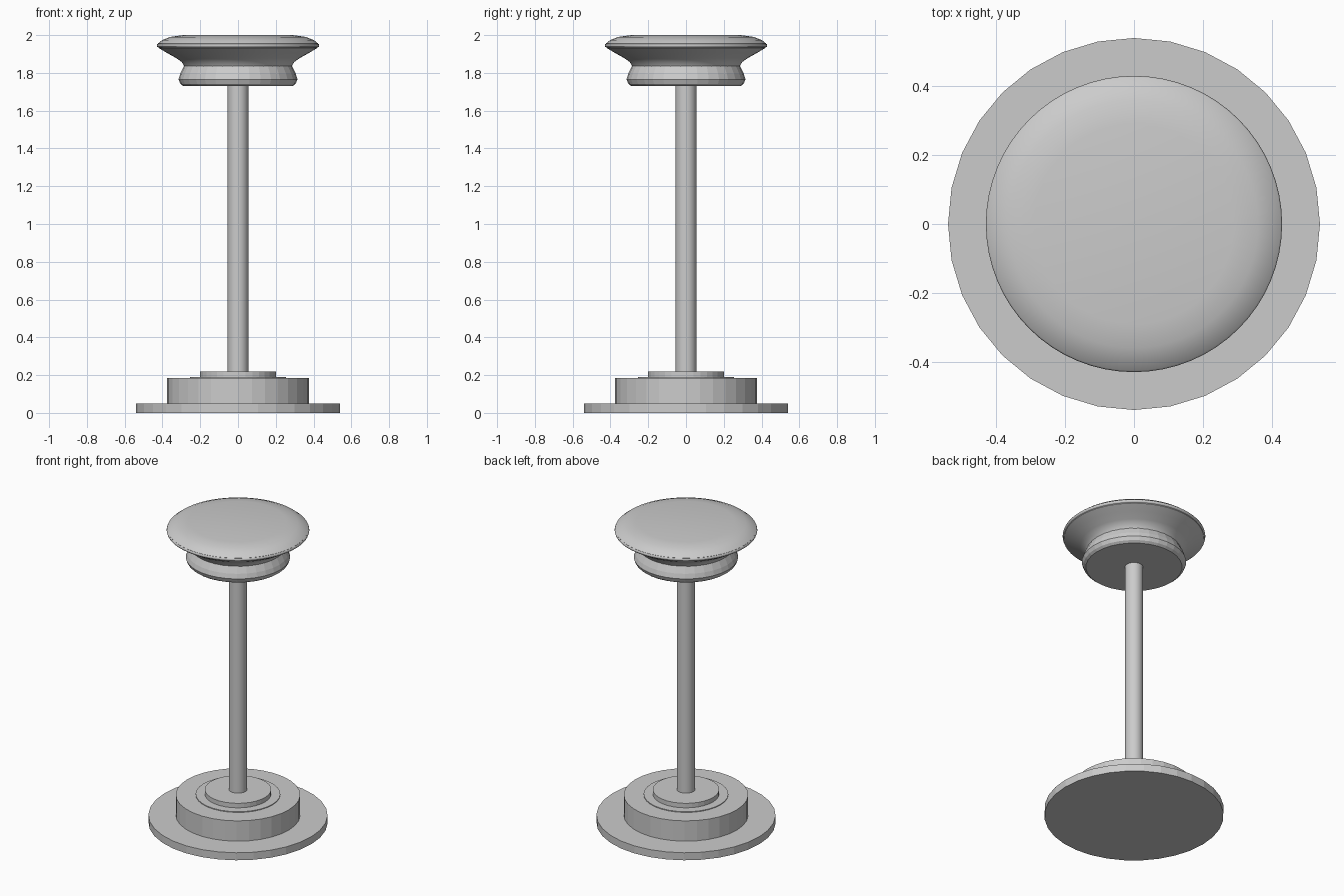
import bpy, bmesh, math

if "Cube" in bpy.data.objects:
    bpy.data.objects.remove(bpy.data.objects["Cube"])


def lathe(name, profile, sides, smooth=None):
    """Spin a list of (radius, z) around z and cap both ends."""
    bm = bmesh.new()
    rings = []
    for r, z in profile:
        rings.append([bm.verts.new((r * math.cos(2 * math.pi * i / sides),
                                    r * math.sin(2 * math.pi * i / sides), z))
                      for i in range(sides)])
    for a, b in zip(rings, rings[1:]):
        for i in range(sides):
            j = (i + 1) % sides
            bm.faces.new((a[i], a[j], b[j], b[i]))
    bm.faces.new(rings[0][::-1])
    bm.faces.new(rings[-1])
    mesh = bpy.data.meshes.new(name)
    bm.to_mesh(mesh)
    bm.free()
    ob = bpy.data.objects.new(name, mesh)
    bpy.context.collection.objects.link(ob)
    if smooth:
        bpy.ops.object.select_all(action='DESELECT')
        ob.select_set(True)
        bpy.context.view_layer.objects.active = ob
        bpy.ops.object.shade_smooth_by_angle(angle=math.radians(smooth))
    return ob


def disc(name, r, z0, z1, sides=32, smooth=None):
    return lathe(name, [(r, z0), (r, z1)], sides, smooth)


# Stepped base
disc("floor_plate", 0.54, 0.0, 0.05)
disc("base_drum", 0.375, 0.05, 0.185)
disc("base_washer", 0.255, 0.185, 0.19)
disc("pole_collar", 0.2, 0.19, 0.22)

# Pole
disc("pole", 0.055, 0.22, 1.73, smooth=30)

# Seat skirt: flared band below the cushion
lathe("seat_skirt", [(0.29, 1.73), (0.305, 1.742), (0.315, 1.765),
                     (0.306, 1.795), (0.285, 1.838)], 32)

# Cushion: concave underside, domed edge and flat top
lathe("seat_cushion", [(0.285, 1.835), (0.297, 1.857), (0.325, 1.877),
                       (0.375, 1.905), (0.42, 1.932), (0.425, 1.955),
                       (0.402, 1.973), (0.36, 1.99), (0.29, 2.0)], 64, smooth=40)

# Piping around the widest edge
lathe("seat_piping", [(0.418, 1.935), (0.427, 1.937), (0.43, 1.945),
                      (0.427, 1.953), (0.418, 1.956)], 64, smooth=60)
